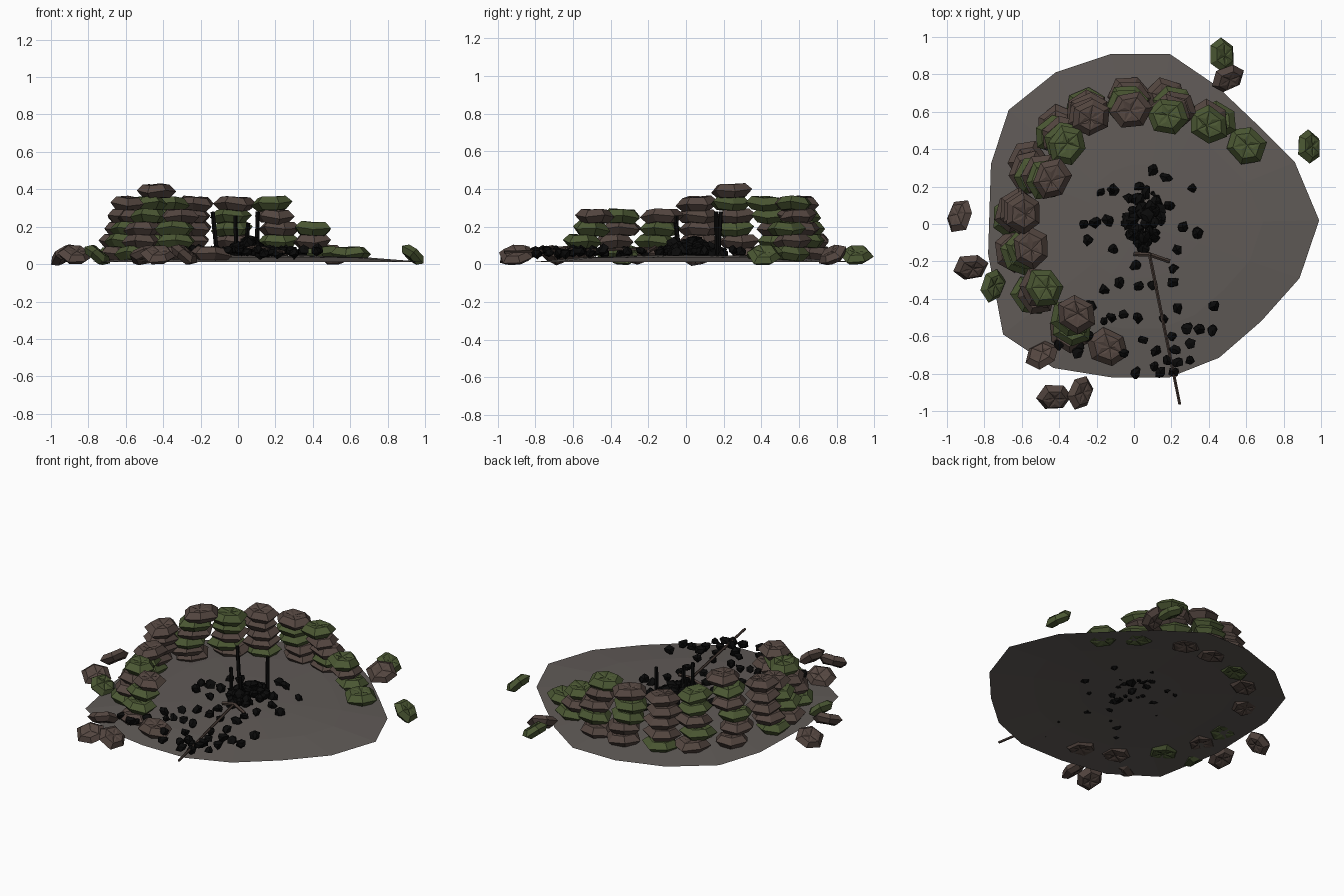
import bpy, bmesh, math, random
from mathutils import Vector, Matrix

if "Cube" in bpy.data.objects:
    bpy.data.objects.remove(bpy.data.objects["Cube"])

random.seed(4)


def material(name, col):
    m = bpy.data.materials.new(name)
    m.diffuse_color = (*col, 1)
    m.use_nodes = True
    m.node_tree.nodes["Principled BSDF"].inputs["Base Color"].default_value = m.diffuse_color
    return m


BROWN = material("brown sacking", (0.088, 0.061, 0.051))
GREEN = material("green sacking", (0.070, 0.096, 0.033))
EARTH = material("grey earth", (0.118, 0.104, 0.096))
CHAR = material("charred black", (0.003, 0.003, 0.003))
WOOD = material("dark wood", (0.065, 0.045, 0.037))


def mesh_from(bm, name, mat):
    bmesh.ops.recalc_face_normals(bm, faces=bm.faces)
    me = bpy.data.meshes.new(name)
    bm.to_mesh(me)
    bm.free()
    me.materials.append(mat)
    return me


def add_object(name, me, matrix=Matrix()):
    ob = bpy.data.objects.new(name, me)
    ob.matrix_world = matrix
    bpy.context.collection.objects.link(ob)
    return ob


def bridge(bm, a, b):
    n = len(a)
    for i in range(n):
        bm.faces.new((a[i], a[(i + 1) % n], b[(i + 1) % n], b[i]))


def fan(bm, ring, tip):
    for i in range(len(ring)):
        bm.faces.new((ring[i], ring[(i + 1) % len(ring)], tip))


# Ground: low irregular mound, open underneath
RIM = [(-.12, .91), (.19, .91), (.44, .74), (.65, .54), (.86, .33), (.99, .02),
       (.885, -.29), (.68, -.52), (.455, -.715), (.19, -.82), (-.12, -.82),
       (-.43, -.77), (-.70, -.59), (-.78, -.16), (-.765, .32), (-.67, .61), (-.42, .81)]
bm = bmesh.new()
rings = [[bm.verts.new((.05 + (x - .05) * s, y * s, z)) for x, y in RIM]
         for s, z in ((1, .012), (.68, .036), (.35, .046))]
bridge(bm, rings[0], rings[1])
bridge(bm, rings[1], rings[2])
fan(bm, rings[2], bm.verts.new((.05, 0, .05)))
bmesh.ops.recalc_face_normals(bm, faces=bm.faces)
ground = mesh_from(bm, "ground", EARTH)
if ground.polygons[0].normal.z < 0:
    ground.flip_normals()
add_object("ground", ground)


# Sandbags: flat hexagonal cushions with creased, dimpled top and bottom
def sandbag_mesh(mat):
    bm = bmesh.new()
    n = 6
    jit = [random.uniform(.94, 1.07) for _ in range(n)]

    def ring(s, z, alt=0):
        out = []
        for i in range(n):
            a = math.tau * i / n
            out.append(bm.verts.new((math.cos(a) * .118 * s * jit[i],
                                     math.sin(a) * .103 * s * jit[i],
                                     z + (alt if i % 2 else -alt))))
        return out
    low, mid, top = ring(.68, -.036, .003), ring(1, 0, .006), ring(.68, .036, .003)
    bridge(bm, low, mid)
    bridge(bm, mid, top)
    # creases: folds alternating between ring corners and a sunken knot
    for r, z in ((top, 1), (low, -1)):
        knot = bm.verts.new((random.uniform(-.01, .01), random.uniform(-.01, .01), .029 * z))
        for i in range(n):
            a, b = r[i], r[(i + 1) % n]
            fold = bm.verts.new((a.co + b.co) * .27 + Vector((0, 0, .019 * z)))
            for tri in ((a, b, fold), (b, knot, fold), (knot, a, fold)):
                bm.faces.new(tri)
    return mesh_from(bm, "sandbag", mat)


BAGS = {"b": [sandbag_mesh(BROWN) for _ in range(4)],
        "g": [sandbag_mesh(GREEN) for _ in range(4)]}


def sandbag(name, kind, loc, turn, tilt=(0, 0), size=1.0):
    m = (Matrix.Translation(loc) @ Matrix.Rotation(turn, 4, 'Z')
         @ Matrix.Rotation(tilt[0], 4, 'X') @ Matrix.Rotation(tilt[1], 4, 'Y')
         @ Matrix.Scale(size, 4))
    add_object(name, random.choice(BAGS[kind]), m)


# Curved wall: position of each column's top bag, colours from bottom to top
COLUMNS = [(-.14, -.66, "b"), (-.31, -.48, "bggb"), (-.48, -.34, "gbbg"),
           (-.55, -.13, "bggb"), (-.59, .06, "gbbbb"), (-.44, .24, "bbgbgb"),
           (-.36, .42, "bgbgg"), (-.23, .57, "gbbbb"), (-.02, .61, "bbggb"),
           (.18, .575, "bgbbg"), (.40, .53, "gbg"), (.60, .42, "g")]
CX = .03
for c, (x, y, kinds) in enumerate(COLUMNS):
    ang, r_top, last = math.atan2(y, x - CX), math.hypot(x - CX, y), len(kinds) - 1
    for t, kind in enumerate(kinds):
        r = r_top + (.695 - r_top) * (1 - t / last) if last else r_top
        a = ang if t == last else ang + random.uniform(-.05, .05)
        loc = (CX + r * math.cos(a), r * math.sin(a), .055 + .067 * t)
        sandbag(f"wall_bag_{c}_{t}", kind, loc, a + math.pi / 2 + random.uniform(-.12, .12),
                (random.uniform(-.07, .07), random.uniform(-.07, .07)), .98)

# Fallen bags around the wall: x, y, turn in degrees, colour
FALLEN = [(.47, .905, 90, "g", .1), (.505, .78, 20, "b", .2), (.935, .415, 85, "g", .25),
          (-.93, .045, 60, "b", -.2), (-.87, -.23, 10, "b", .1), (-.755, -.33, 70, "g", .2),
          (-.49, -.70, 25, "b", -.1), (-.425, -.925, 0, "b", .1), (-.285, -.90, 65, "b", .2)]
for i, (x, y, deg, kind, tilt) in enumerate(FALLEN):
    sandbag(f"fallen_bag_{i}", kind, (x, y, .05), math.radians(deg),
            (tilt + .45 * (1 if tilt > 0 else -1), tilt * .6), .8)


# Charred rubble: jagged lumps
def lump(bm, loc, size):
    new = bmesh.ops.create_icosphere(bm, subdivisions=1, radius=1)["verts"]
    rot = Matrix.Rotation(random.uniform(0, 6), 3, 'Z')
    sx = random.uniform(.9, 1.3)
    for v in new:
        p = v.co * random.uniform(.65, 1.2)
        v.co = Vector(loc) + rot @ Vector((p.x * sx, p.y, p.z * .9)) * size


SCATTER_BACK = [(.10, .29), (.17, .25), (.31, .19), (.03, .20), (-.18, .17), (-.11, .18),
                (-.03, .14), (.19, .10), (-.21, .01), (-.27, 0), (-.14, .02), (.26, -.02),
                (.34, -.05), (-.25, -.09), (-.11, -.13), (.23, -.14), (.21, -.24), (.01, -.22),
                (-.08, -.31), (-.16, -.35), (-.23, -.44), (.02, -.33), (.10, -.33), (.21, -.31)]
SCATTER_FRONT = [(.43, -.44), (-.06, -.48), (.02, -.50), (-.16, -.52), (.16, -.51), (.23, -.45),
                 (.28, -.56), (.35, -.56), (.42, -.57), (.20, -.60), (.30, -.64), (.12, -.68),
                 (.22, -.67), (.05, -.62), (-.05, -.69), (.18, -.73), (.23, -.74), (.30, -.73),
                 (.11, -.76), (.01, -.80), (.14, -.79), (.21, -.79), (-.30, -.69), (-.40, -.64),
                 (-.24, -.60), (-.12, -.50), (-.29, -.66)]
bm = bmesh.new()
for x, y in SCATTER_BACK + SCATTER_FRONT:
    lump(bm, (x, y, random.uniform(.055, .078)), random.uniform(.027, .035))
add_object("scattered_rubble", mesh_from(bm, "scattered_rubble", CHAR))

bm = bmesh.new()
for i in range(42):
    a, r = random.uniform(0, math.tau), math.sqrt(random.random())
    lump(bm, (.055 + .10 * r * math.cos(a), .02 + .15 * r * math.sin(a),
              .05 + .10 * (1 - r) * random.uniform(.5, 1) + .02 * random.random()),
         random.uniform(.03, .04))
lump(bm, (.06, .05, .036), .034)
add_object("rubble_pile", mesh_from(bm, "rubble_pile", CHAR))


# Sticks: thin prisms between two points
def stick(name, p, q, radius, mat, sides=5):
    p, q = Vector(p), Vector(q)
    bm = bmesh.new()
    m = Matrix.Translation((p + q) / 2) @ (q - p).to_track_quat('Z', 'Y').to_matrix().to_4x4()
    bmesh.ops.create_cone(bm, cap_ends=True, segments=sides, radius1=radius,
                          radius2=radius * .9, depth=(q - p).length, matrix=m)
    add_object(name, mesh_from(bm, name, mat))


# Burnt posts standing in the pile
for i, (p, q) in enumerate([((-.01, -.05, .04), (-.015, -.05, .26)),
                            ((.10, .165, .04), (.105, .16, .28)),
                            ((-.11, .17, .04), (-.135, .185, .28)),
                            ((.04, -.03, .04), (.055, -.055, .22))]):
    stick(f"burnt_post_{i}", p, q, .013, CHAR)

# Fallen pole with crosspiece
stick("fallen_pole", (.08, -.15, .085), (.245, -.965, .065), .009, WOOD)
stick("pole_crosspiece_left", (0, -.16, .07), (.09, -.165, .09), .012, WOOD)
stick("pole_crosspiece_right", (.09, -.165, .09), (.19, -.20, .07), .012, WOOD)
